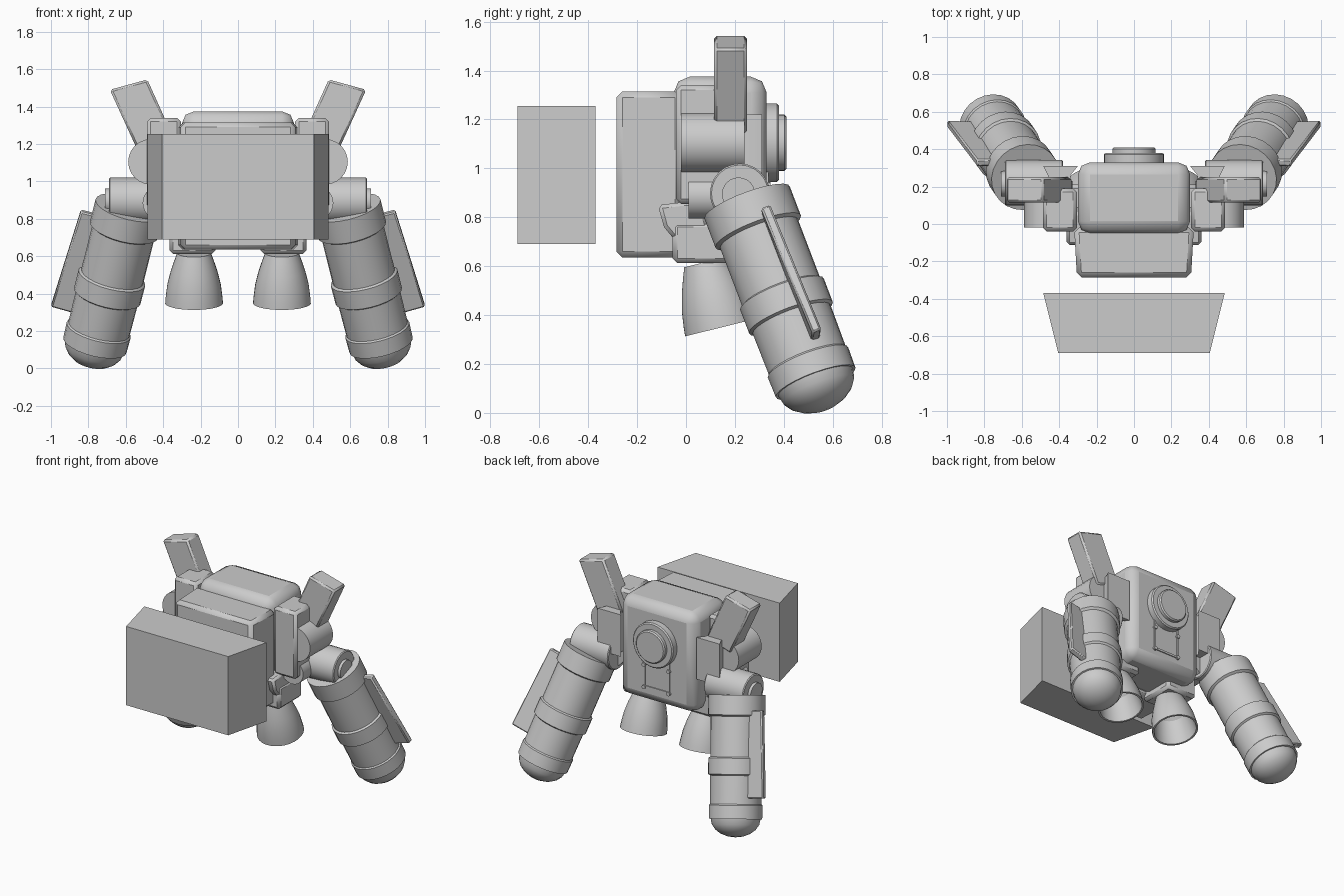
import bpy, bmesh, math
from mathutils import Vector

cube = bpy.data.objects.get("Cube")
if cube:
    bpy.data.objects.remove(cube, do_unlink=True)

grey = bpy.data.materials.new("plain_grey")
grey.use_nodes = True
GREY = (0.6, 0.6, 0.6, 1)
grey.diffuse_color = GREY
grey.node_tree.nodes["Principled BSDF"].inputs["Base Color"].default_value = GREY


def finish(name, bm, bevel=0, mirror=False, steps=1):
    """Turn a bmesh into an object, with optional bevel and left-right mirror."""
    bmesh.ops.remove_doubles(bm, verts=bm.verts, dist=0.0005)
    bmesh.ops.recalc_face_normals(bm, faces=bm.faces)
    for f in bm.faces:
        f.smooth = True
    me = bpy.data.meshes.new(name)
    bm.to_mesh(me)
    bm.free()
    me.set_sharp_from_angle(angle=math.radians(30))
    me.materials.append(grey)
    ob = bpy.data.objects.new(name, me)
    bpy.context.collection.objects.link(ob)
    if bevel:
        mod = ob.modifiers.new("bevel", 'BEVEL')
        mod.width, mod.segments, mod.limit_method = bevel, steps, 'ANGLE'
    if mirror:
        ob.modifiers.new("mirror", 'MIRROR')
    return ob


def prism(name, points, offset, **kw):
    """Extrude a flat outline along an offset vector."""
    bm = bmesh.new()
    a = [bm.verts.new(p) for p in points]
    b = [bm.verts.new(Vector(p) + Vector(offset)) for p in points]
    bm.faces.new(a)
    bm.faces.new(b[::-1])
    for i in range(len(a)):
        j = (i + 1) % len(a)
        bm.faces.new((a[i], b[i], b[j], a[j]))
    return finish(name, bm, **kw)


def box(name, lo, hi, **kw):
    (x0, y0, z0), (x1, y1, z1) = lo, hi
    outline = [(x0, y0, z0), (x1, y0, z0), (x1, y1, z0), (x0, y1, z0)]
    return prism(name, outline, (0, 0, z1 - z0), **kw)


def lathe(name, profile, origin, axis, n=24, **kw):
    """Revolve (radius, distance) pairs about an axis."""
    bm = bmesh.new()
    origin, axis = Vector(origin), Vector(axis).normalized()
    u = axis.orthogonal().normalized()
    v = axis.cross(u)
    rings = []
    for r, t in profile:
        ring = []
        for i in range(n):
            a = 2 * math.pi * i / n
            ring.append(bm.verts.new(origin + axis * t + (u * math.cos(a) + v * math.sin(a)) * r))
        rings.append(ring)
    for p, q in zip(rings, rings[1:]):
        for i in range(n):
            j = (i + 1) % n
            bm.faces.new((p[i], p[j], q[j], q[i]))
    return finish(name, bm, **kw)


def cylinder(name, r, length, origin, axis, **kw):
    return lathe(name, [(0, 0), (r, 0), (r, length), (0, length)], origin, axis, **kw)


# Front box, wider towards the back
prism("front_box", [(-.405, -.69, .69), (.405, -.69, .69), (.485, -.37, .69), (-.485, -.37, .69)],
      (0, 0, .565))

# Torso
box("torso", (-.3, -.05, .66), (.3, .33, 1.375), bevel=.065, steps=2)
prism("chest_block", [(-.305, -.285, .635), (.305, -.285, .635), (.32, -.02, .635), (-.32, -.02, .635)],
      (0, 0, .68), bevel=.025)

# Round hatch on the back, with rails and bolts beneath
cylinder("hatch_base", .16, .08, (0, .3, 1.105), (0, 1, 0), n=32, bevel=.008)
cylinder("hatch_cap", .115, .11, (0, .3, 1.105), (0, 1, 0), n=32, bevel=.008)
box("back_rail", (.09, .32, .77), (.105, .337, .99), mirror=True)
box("back_crossbar", (-.105, .32, .765), (.105, .337, .78))
for z in (.77, .93):
    cylinder("back_bolt", .014, .025, (.098, .32, z), (0, 1, 0), n=10, mirror=True)

# Side panels, rear brackets and pivots
box("side_panel", (.305, -.04, .855), (.487, .19, 1.34), bevel=.02, mirror=True)
prism("rear_bracket", [(.34, .17, .92), (.46, .17, .92), (.46, .26, .92), (.485, .31, .92),
                       (.3, .31, .92), (.34, .26, .92)], (0, 0, .3), mirror=True)
cylinder("upper_pivot", .122, .26, (.465, -.02, 1.105), (0, 1, 0), mirror=True)
cylinder("lower_pivot", .09, .22, (.42, .01, .885), (0, 1, 0), mirror=True)

# Upright fins leaning outwards
prism("upper_fin", [(.485, .115, 1.545), (.685, .115, 1.49), (.525, .115, 1.14), (.33, .115, 1.2)],
      (0, .135, 0), bevel=.012, mirror=True)

# Shoulders
cylinder("shoulder", .122, .31, (.38, .22, .898), (1, 0, 0), bevel=.006, mirror=True)
cylinder("shoulder_cap", .068, .04, (.67, .215, .895), (1, 0, 0), mirror=True)

# Long pods with three bands and a domed end
top, end = Vector((.58, .25, .86)), Vector((.765, .53, .125))
axis = end - top
length = axis.length
pod = [(0, 0), (.187, 0), (.187, .13), (.17, .14)]
pod += [(.17, length * .5), (.183, length * .51), (.183, length * .64), (.17, length * .65)]
pod += [(.168, length * .88), (.176, length * .89), (.174, length), (.163, length)]
for i in range(1, 6):
    a = math.pi / 10 * i
    pod.append((.163 * math.cos(a), length + .12 * math.sin(a)))
lathe("pod", pod, top, axis, n=24, mirror=True)

# Flat fins on the outer side of the pods
thick = Vector((0, .038, .015))
fin = [(.84, .325, .845), (1, .535, .335), (.82, .53, .285), (.66, .33, .8)]
prism("pod_fin", [Vector(p) - thick / 2 for p in fin], thick, bevel=.008, mirror=True)

# Nozzles and their mounts
box("nozzle_mount", (.12, -.055, .612), (.367, .21, .78), bevel=.02, mirror=True)
prism("hip_block", [(.15, -.115, .85), (.15, -.09, .76), (.15, -.04, .7), (.15, .1, .74), (.15, .06, .87)],
      (.21, 0, 0), bevel=.015, mirror=True)
bell = [(0, 0), (.09, 0), (.105, .04), (.125, .1), (.143, .17), (.152, .24), (.155, .275),
        (.142, .275), (.132, .2), (.11, .1), (.06, .05), (0, .05)]
lathe("nozzle", bell, (.235, .08, .617), (0, .24, -.97), n=28, mirror=True)
